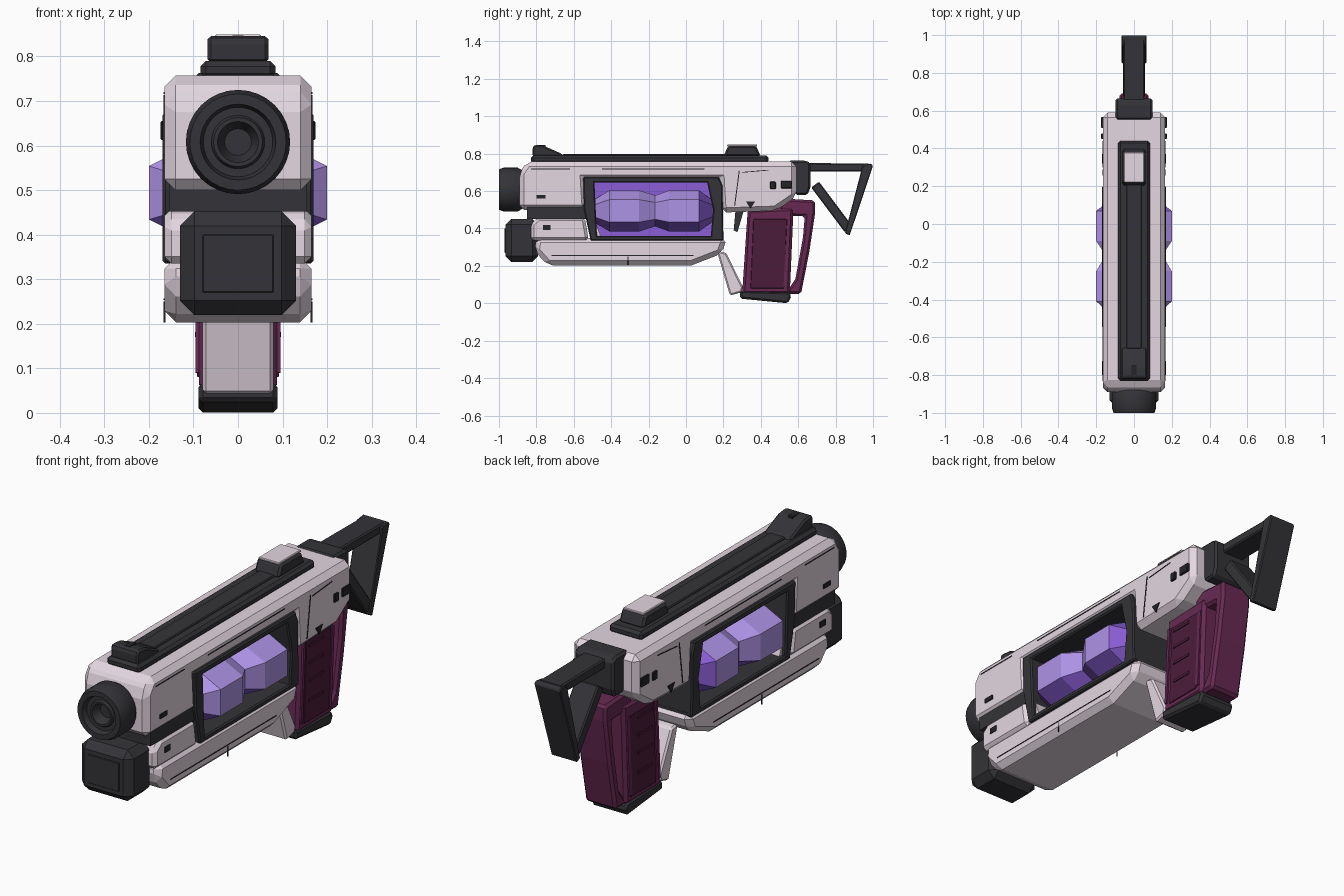
import bpy, bmesh, math
from mathutils import Matrix

cube = bpy.data.objects.get("Cube")
if cube:
    bpy.data.objects.remove(cube, do_unlink=True)


def material(name, r, g, b):
    mat = bpy.data.materials.new(name)
    mat.use_nodes = True
    mat.diffuse_color = (r, g, b, 1)
    mat.node_tree.nodes["Principled BSDF"].inputs["Base Color"].default_value = (r, g, b, 1)
    return mat


shell = material("pale_shell", .77, .68, .75)
dark = material("dark_metal", .034, .034, .04)
black = material("black_trim", .018, .018, .021)
lilac = material("lilac_cell", .44, .3, .82)
violet = material("violet_panel", .25, .11, .66)
plum = material("plum_grip", .135, .022, .085)
maroon = material("maroon_panel", .07, .012, .042)


def finish(name, bm, mat, bevel=0):
    bmesh.ops.recalc_face_normals(bm, faces=bm.faces)
    mesh = bpy.data.meshes.new(name)
    bm.to_mesh(mesh)
    bm.free()
    mesh.materials.append(mat)
    obj = bpy.data.objects.new(name, mesh)
    bpy.context.collection.objects.link(obj)
    if bevel:
        mod = obj.modifiers.new("chamfer", "BEVEL")
        mod.width = bevel
        mod.segments = 1
        mod.limit_method = "ANGLE"
        mod.angle_limit = math.radians(25)
    return obj


def add_slab(bm, profile, x0, x1):
    """Extrude a side profile of (y, z) points between two x positions."""
    face = bm.faces.new([bm.verts.new((x0, y, z)) for y, z in profile])
    ext = bmesh.ops.extrude_face_region(bm, geom=[face])["geom"]
    verts = [v for v in ext if isinstance(v, bmesh.types.BMVert)]
    bmesh.ops.translate(bm, verts=verts, vec=(x1 - x0, 0, 0))


def slab(name, profile, half, mat, bevel=0):
    bm = bmesh.new()
    add_slab(bm, profile, -half, half)
    return finish(name, bm, mat, bevel)


def side_plates(name, profiles, x, depth, mat, bevel=0):
    """Matching plates on the left and right flanks."""
    bm = bmesh.new()
    for profile in profiles:
        for s in (-1, 1):
            add_slab(bm, profile, s * x, s * (x + depth))
    return finish(name, bm, mat, bevel)


def rect(y0, y1, z0, z1):
    return [(y0, z0), (y1, z0), (y1, z1), (y0, z1)]


def stroke(a, b, width):
    """Thin bar profile from point a to point b."""
    dy, dz = b[0] - a[0], b[1] - a[1]
    k = width / 2 / math.hypot(dy, dz)
    ny, nz = -dz * k, dy * k
    return [(a[0] + ny, a[1] + nz), (b[0] + ny, b[1] + nz),
            (b[0] - ny, b[1] - nz), (a[0] - ny, a[1] - nz)]


# Upper shell: nose, bridge over the window, and rear receiver in one piece
slab("upper_body", [(-.89, .5), (-.53, .5), (-.54, .66), (.18, .66), (.19, .485),
                    (.48, .495), (.59, .57), (.59, .757), (-.85, .757), (-.89, .7)],
     .165, shell, .025)

# Lower shell and the cheek blocks above it
slab("lower_body", [(-.8, .35), (-.81, .28), (-.74, .203), (.03, .203), (.19, .265), (.22, .35)],
     .165, shell, .026)
slab("front_cheek", [(-.83, .335), (-.52, .335), (-.54, .458), (-.79, .458), (-.83, .425)],
     .165, shell, .016)
slab("front_core", rect(-.85, -.5, .452, .53), .155, dark)

# Window frame around the energy cells
slab("window_top", rect(-.55, .18, .645, .675), .169, dark, .006)
slab("window_bottom", rect(-.51, .2, .335, .36), .169, dark, .006)
slab("window_front_post", [(-.51, .335), (-.475, .335), (-.49, .66), (-.55, .675), (-.545, .5)],
     .169, dark, .006)
slab("window_rear_post", [(.13, .335), (.2, .335), (.195, .63), (.175, .675), (.11, .66), (.145, .5)],
     .169, dark, .006)
slab("window_back", rect(-.5, .15, .35, .655), .045, violet)
slab("window_corner", [(-.49, .355), (-.455, .355), (-.485, .44)], .15, shell)

# Energy cells: an eight-sided section swept through two bulges
section = [(.2, .06), (.1, .11), (-.1, .11), (-.2, .06),
           (-.2, -.06), (-.1, -.11), (.1, -.11), (.2, -.06)]
stations = [(-.49, .55), (-.41, 1), (-.25, 1), (-.165, .75), (-.09, 1), (.07, 1), (.145, .5)]
bm = bmesh.new()
rings = [[bm.verts.new((x * s, y, .494 + z * s)) for x, z in section] for y, s in stations]
for lower, upper in zip(rings, rings[1:]):
    for i in range(len(section)):
        j = (i + 1) % len(section)
        bm.faces.new((lower[i], lower[j], upper[j], upper[i]))
bm.faces.new(rings[0])
bm.faces.new(rings[-1])
cells = finish("energy_cells", bm, lilac)
# Deeper colour on the undersides and the rear taper
cells.data.materials.append(violet)
for poly in cells.data.polygons:
    poly.material_index = int(poly.normal.z < -.5 or poly.center.y > .09)

# Barrel: lathe profile of (radius, y)
profile = [(0, -.87), (.1, -.87), (.117, -.9), (.117, -.975), (.108, -1), (.085, -1),
           (.078, -.975), (.06, -.975), (.055, -.985), (.046, -.985), (.03, -.945), (0, -.945)]
bm = bmesh.new()
verts = [bm.verts.new((r, y, 0)) for r, y in profile]
edges = [bm.edges.new(pair) for pair in zip(verts, verts[1:])]
bmesh.ops.spin(bm, geom=verts + edges, cent=(0, 0, 0), axis=(0, 1, 0),
               angle=math.tau, steps=32, use_merge=True)
bmesh.ops.remove_doubles(bm, verts=bm.verts, dist=.0005)
bmesh.ops.transform(bm, matrix=Matrix.Translation((0, 0, .608)), verts=bm.verts)
barrel = finish("barrel", bm, dark)
bpy.ops.object.select_all(action="DESELECT")
barrel.select_set(True)
bpy.context.view_layer.objects.active = barrel
bpy.ops.object.shade_smooth_by_angle(angle=math.radians(30))

# Lower muzzle housing with a raised front panel
slab("lower_muzzle", rect(-.966, -.79, .22, .452), .13, dark, .032)
slab("lower_muzzle_panel", rect(-.97, -.96, .27, .4), .08, dark, .002)

# Top rail and sights
slab("top_rail", rect(-.83, .44, .75, .79), .084, dark, .012)
slab("rail_spine", rect(-.66, .22, .78, .797), .04, dark, .004)
slab("front_sight", [(-.82, .785), (-.65, .785), (-.67, .802), (-.76, .842), (-.81, .847), (-.82, .835)],
     .068, dark, .008)
slab("front_sight_blade", rect(-.8, -.75, .83, .847), .012, black)
slab("rear_sight", [(.2, .785), (.4, .785), (.375, .842), (.225, .842)], .062, dark, .01)
slab("rear_sight_cap", rect(.22, .38, .838, .849), .052, shell, .003)

# Stock: mount, upper arm, diagonal brace and butt plate
slab("stock_mount", [(.55, .69), (.585, .58), (.65, .58), (.665, .62), (.665, .75), (.64, .763), (.55, .763)],
     .098, dark, .01)
slab("stock_arm", [(.64, .705), (.95, .705), (.98, .747), (.64, .75)], .055, dark, .006)
slab("stock_brace", stroke((.69, .635), (.87, .395), .052), .058, dark, .006)
slab("stock_butt", [(.85, .375), (.875, .363), (1, .735), (.99, .747), (.945, .74)], .065, dark, .004)

# Trigger and guard
slab("trigger", [(.265, .5), (.255, .39), (.275, .38), (.31, .5)], .025, dark)
slab("trigger_guard", [(.165, .28), (.215, .27), (.305, .085), (.295, .058), (.235, .042)],
     .08, shell, .008)

# Grip: main handle, open rear strap, side panels and base
slab("grip", [(.3, .05), (.555, .05), (.575, .51), (.33, .5)], .088, plum, .014)
slab("grip_strap", [(.5, .54), (.52, .56), (.69, .55), (.69, .48), (.66, .28), (.615, .05),
                    (.53, .05), (.585, .13), (.625, .35), (.635, .465), (.5, .47)],
     .078, plum, .012)
side_plates("grip_panels", [[(.345, .08), (.525, .08), (.54, .45), (.36, .45)]],
            .085, .007, maroon, .002)
side_plates("grip_ridges", [rect(.375, .48, z, z + .012) for z in (.17, .26, .34, .42)],
            .09, .006, maroon)
side_plates("grip_ribs", [stroke((.53, .09), (.55, .45), .018), stroke((.325, .09), (.345, .45), .014)],
            .085, .01, plum)
slab("grip_base", [(.29, .025), (.545, 0), (.565, .04), (.545, .06), (.29, .068)], .089, dark, .01)

# Raised clips and vents on the flanks
side_plates("rear_vents", [rect(.45, .48, .612, .65), rect(.508, .566, .615, .655)],
            .16, .014, black, .003)
side_plates("nose_clips", [rect(-.8, -.75, .56, .58)], .162, .008, black)
side_plates("cheek_clips", [rect(-.765, -.725, .392, .418)], .16, .009, black)
side_plates("safety_mark", [[(.32, .545), (.345, .507), (.37, .545)]], .163, .006, black)

# Panel seams as thin inlays
seams = [stroke((-.83, .718), (-.62, .718), .004),
         stroke((-.72, .255), (.04, .255), .004),
         stroke((-.31, .203), (-.31, .25), .004),
         stroke((-.45, .718), (.1, .718), .004),
         stroke((.285, .71), (.26, .52), .005),
         stroke((.3, .7), (.44, .712), .004)]
side_plates("panel_seams", seams, .163, .004, black)
